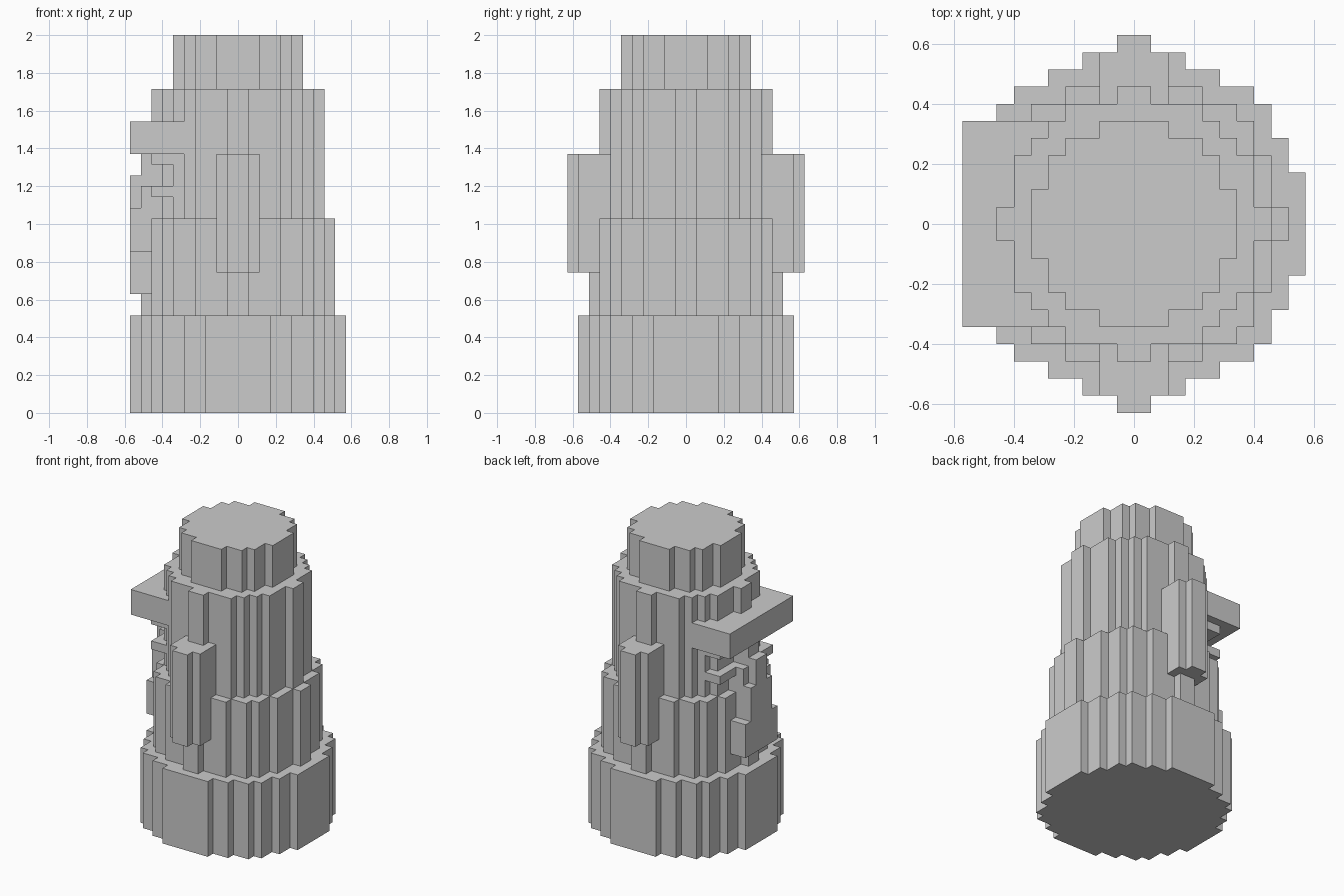
import bpy, bmesh, math
from mathutils import Vector

if "Cube" in bpy.data.objects:
    bpy.data.objects.remove(bpy.data.objects["Cube"])

U = 2 / 35  # one block unit; the model is 35 blocks tall


def prism(name, points, offset):
    """Extrude a flat outline (3D points in blocks) along offset."""
    bm = bmesh.new()
    face = bm.faces.new([bm.verts.new(Vector(p) * U) for p in points])
    ext = bmesh.ops.extrude_face_region(bm, geom=[face])
    verts = [g for g in ext["geom"] if isinstance(g, bmesh.types.BMVert)]
    bmesh.ops.translate(bm, verts=verts, vec=Vector(offset) * U)
    bmesh.ops.recalc_face_normals(bm, faces=bm.faces)
    mesh = bpy.data.meshes.new(name)
    bm.to_mesh(mesh)
    bm.free()
    obj = bpy.data.objects.new(name, mesh)
    bpy.context.collection.objects.link(obj)
    return obj


def box(name, x, y, z):
    pts = [(x[0], y[0], z[0]), (x[1], y[0], z[0]), (x[1], y[1], z[0]), (x[0], y[1], z[0])]
    return prism(name, pts, (0, 0, z[1] - z[0]))


def block_disc(radius):
    """Outline of a circle rasterised to blocks."""
    quarter, last = [], None
    for row in range(math.ceil(radius)):
        rest = radius ** 2 - (row + 0.5) ** 2
        if rest < 0.25:
            break
        w = math.floor(math.sqrt(rest) + 0.5)
        if w != last:
            if last is not None:
                quarter += [(last, row), (w, row)]
            last = w
        top = row + 1
    quarter.append((last, top))
    left = [(-x, y) for x, y in reversed(quarter)]
    upper = quarter + left
    return upper + [(-x, -y) for x, y in upper]


# stacked round body tiers
for name, radius, z0, z1 in [("base", 10, 0, 9), ("lower_body", 8.6, 9, 18),
                             ("head", 7.6, 18, 30), ("hat", 6, 30, 35)]:
    prism(name, [(x, y, z0) for x, y in block_disc(radius)], (0, 0, z1 - z0))

# ears on both sides
ear = [(-2, 6), (2, 6), (2, 10), (1, 10), (1, 11), (-1, 11), (-1, 10), (-2, 10)]
for name, s in (("ear_back", 1), ("ear_front", -1)):
    prism(name, [(x, s * y, 13) for x, y in ear], (0, 0, 11))

# brow slab
box("brow", (-10, -4), (-6, 6), (24, 27))


# stepped nose, two layers facing -x
def nose_layer(name, x0, x1, mid, top):
    half = [(3, 11), (3, 15), (2, 15), (2, mid), (1, mid), (1, top)]
    outline = half + [(-y, z) for y, z in reversed(half)]
    prism(name, [(x0, y, z) for y, z in outline], (x1 - x0, 0, 0))


nose_layer("nose_tip", -10, -9, 19, 22)
nose_layer("nose_root", -9, -6, 21, 24)

# eyelids either side of the nose
for side, y in (("back", (1, 5)), ("front", (-5, -1))):
    box("upper_eyelid_" + side, (-8, -5), y, (23, 24))
    box("lower_eyelid_" + side, (-8, -5), y, (20, 21))
